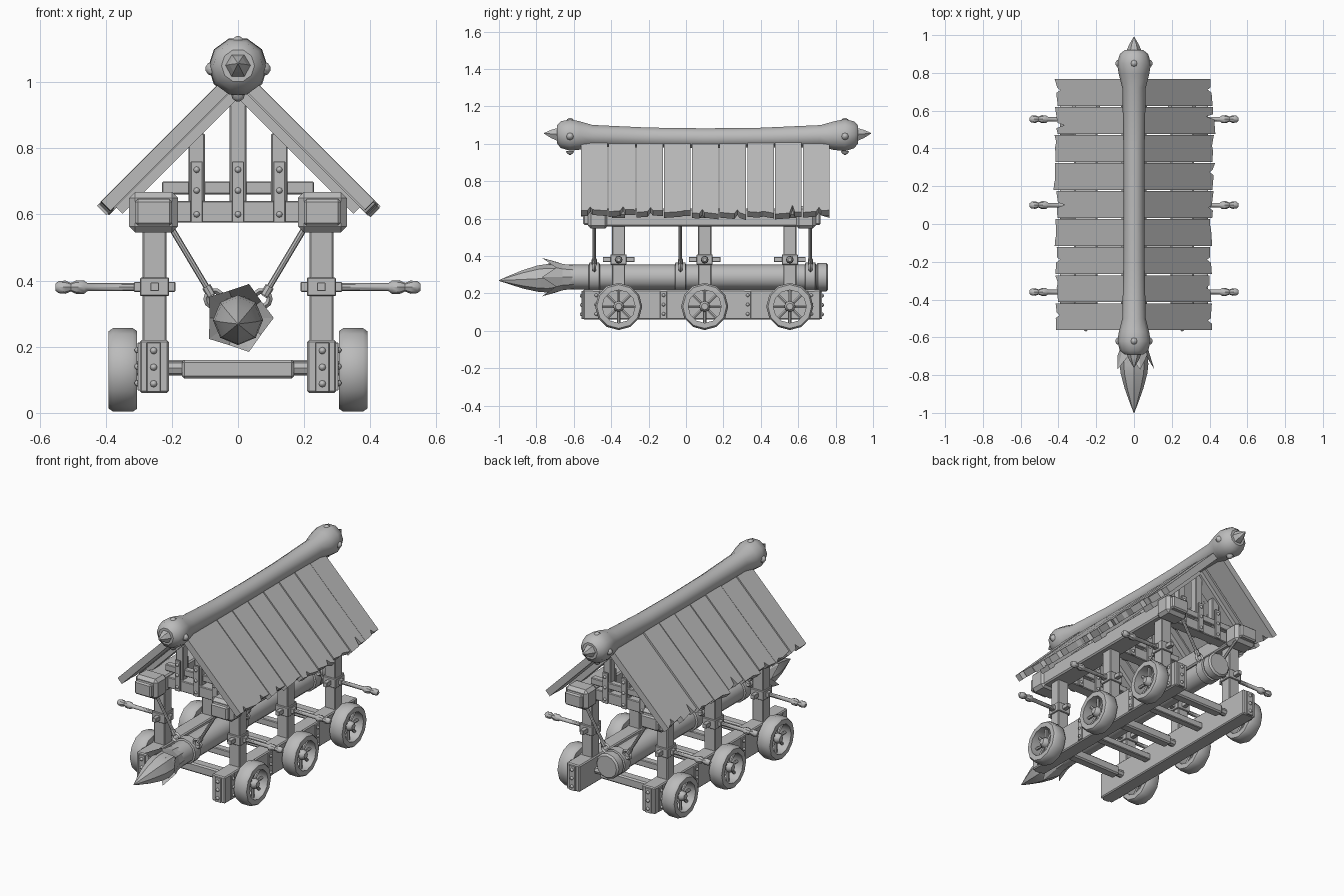
import bpy, bmesh, math, random
from mathutils import Vector

random.seed(4)
if "Cube" in bpy.data.objects:
    bpy.data.objects.remove(bpy.data.objects["Cube"], do_unlink=True)

GREY = (0.5, 0.5, 0.5, 1)
mat = bpy.data.materials.new("plain grey")
mat.use_nodes = True
mat.diffuse_color = GREY
mat.node_tree.nodes["Principled BSDF"].inputs["Base Color"].default_value = GREY
SIDES = ((1, "left"), (-1, "right"))
FRAMES = (("front", -0.36), ("middle", 0.10), ("rear", 0.555))


def finish(name, bm, smooth=False, bevel=0):
    bmesh.ops.recalc_face_normals(bm, faces=bm.faces)
    mesh = bpy.data.meshes.new(name)
    bm.to_mesh(mesh)
    bm.free()
    mesh.materials.append(mat)
    ob = bpy.data.objects.new(name, mesh)
    bpy.context.collection.objects.link(ob)
    if bevel:
        mod = ob.modifiers.new("chamfer", "BEVEL")
        mod.width = bevel
        mod.segments = 1
    if smooth:
        bpy.ops.object.select_all(action="DESELECT")
        ob.select_set(True)
        bpy.context.view_layer.objects.active = ob
        bpy.ops.object.shade_smooth_by_angle(angle=math.radians(40))
    return ob


def box(name, centre, size, bevel=0.004):
    bm = bmesh.new()
    bmesh.ops.create_cube(bm, size=1)
    for v in bm.verts:
        v.co = Vector([c + a * s for c, a, s in zip(centre, v.co, size)])
    return finish(name, bm, bevel=bevel)


def lathe(name, origin, direction, profile, sides=12, closed=False, smooth=True):
    """Turn (distance, radius) pairs around an axis; closed makes a ring."""
    bm = bmesh.new()
    rings = []
    for t, r in profile:
        angles = [2 * math.pi * k / sides for k in range(sides)]
        rings.append([bm.verts.new((r * math.cos(a), r * math.sin(a), t)) for a in angles])
    pairs = list(zip(rings, rings[1:])) + ([(rings[-1], rings[0])] if closed else [])
    for a, b in pairs:
        for k in range(sides):
            n = (k + 1) % sides
            bm.faces.new((a[k], a[n], b[n], b[k]))
    if not closed:
        bm.faces.new(rings[0])
        bm.faces.new(rings[-1])
    ob = finish(name, bm, smooth)
    ob.location = origin
    ob.rotation_mode = "QUATERNION"
    ob.rotation_quaternion = Vector((0, 0, 1)).rotation_difference(Vector(direction))
    return ob


def rod(name, p, q, r, sides=8):
    d = Vector(q) - Vector(p)
    return lathe(name, p, d, [(0, r), (d.length, r)], sides)


def stud(name, p, direction, r=0.009):
    return lathe(name, p, direction, [(0, r), (r * 0.6, r * 0.8), (r, r * 0.2)], 8)


def slab(name, sx, outline, depth, thick):
    """Extrude a (down-slope, y) outline through the roof thickness."""
    bm = bmesh.new()
    h = math.sqrt(0.5)
    layers = []
    for d in (depth, depth + thick):
        layers.append([bm.verts.new((sx * (0.03 + (s - d) * h), y, 1.025 - (s + d) * h))
                       for s, y in outline])
    top, low = layers
    bm.faces.new(top)
    bm.faces.new(low)
    for k in range(len(top)):
        n = (k + 1) % len(top)
        bm.faces.new((top[k], top[n], low[n], low[k]))
    return finish(name, bm)


# Ridge pole: flared ends and a gentle sag
pole = lathe("ridge_pole", (0, 0, 1.03), (0, 1, 0),
             [(-0.69, 0.05), (-0.67, 0.075), (-0.62, 0.088), (-0.57, 0.08), (-0.5, 0.062),
              (-0.2, 0.056), (0.1, 0.055), (0.4, 0.056), (0.72, 0.062), (0.79, 0.08),
              (0.85, 0.09), (0.9, 0.075), (0.92, 0.05)], 10)
for v in pole.data.vertices:
    v.co.y -= 0.03 * (v.co.z - 0.12) ** 2
for end, y, d, length in (("front", -0.62, -1, 0.14), ("rear", 0.85, 1, 0.14)):
    z = 1.045
    lathe(end + "_ridge_spike", (0, y, z), (0, d, 0.08),
          [(0.05, 0.045), (0.075, 0.036), (0.1, 0.026), (length, 0.002)], 6, smooth=False)
    for k in range(8):
        a = math.pi * k / 4
        if k % 2 == 0:
            n = Vector((math.cos(a), 0, math.sin(a)))
            stud(end + "_ridge_stud", Vector((0, y, z - 0.005)) + n * 0.078, n, 0.021)

# Roof boards with uneven, split lower ends
COUNT = 9
step = 1.335 / COUNT
for sx, side in SIDES:
    for i in range(COUNT):
        a = -0.565 + i * step + 0.003
        b = a + step - 0.006
        s = random.uniform(0.535, 0.56)
        m = a + step * random.uniform(0.3, 0.7)
        cut = random.choice((0.005, 0.03, 0.06))
        tilt = random.uniform(-0.012, 0.012)
        outline = [(0.02, a), (s + tilt, a), (s, m - 0.016), (s - cut, m),
                   (s - 0.008, m + 0.012), (s - tilt, b), (0.02, b)]
        slab(side + "_roof_board", sx, outline, random.uniform(0, 0.008), 0.04)

# Three frames: posts, trusses, rafters, axles, wheels and handles
for where, y in FRAMES:
    box(where + "_tie_beam", (0, y, 0.608), (0.44, 0.07, 0.066))
    box(where + "_collar_beam", (0, y + 0.01, 0.68), (0.46, 0.04, 0.04))
    box(where + "_king_post", (0, y, 0.78), (0.05, 0.045, 0.40))
    for x in (-0.125, 0, 0.125):
        if x:
            box(where + "_queen_post", (x, y, 0.72), (0.05, 0.045, 0.25))
        for d in (-1, 1):
            box(where + "_truss_strap", (x, y + d * 0.037, 0.668), (0.036, 0.012, 0.185), 0.002)
            for z in (0.6, 0.672, 0.735):
                stud(where + "_strap_stud", (x, y + d * 0.042, z), (0, d, 0), 0.01)
    rod(where + "_axle", (-0.37, y, 0.135), (0.37, y, 0.135), 0.022)
    box(where + "_axle_sleeve", (0, y, 0.132), (0.34, 0.06, 0.056), 0.008)
    for sx, side in SIDES:
        tag = where + "_" + side
        slab(tag + "_rafter", sx, [(0.02, y - 0.035), (0.525, y - 0.035),
                                   (0.525, y + 0.035), (0.02, y + 0.035)], 0.04, 0.033)
        box(tag + "_post", (sx * 0.252, y, 0.33), (0.072, 0.07, 0.52))
        # Peg clamp and carrying handle
        box(tag + "_clamp", (sx * 0.252, y, 0.381), (0.088, 0.086, 0.056), 0.003)
        box(tag + "_cross_peg", (sx * 0.252, y, 0.381), (0.026, 0.17, 0.026), 0.002)
        box(tag + "_peg", (sx * 0.252, y, 0.381), (0.125, 0.03, 0.03), 0.002)
        lathe(tag + "_handle", (0, y, 0.38), (sx, 0, 0),
              [(0.3, 0.012), (0.455, 0.012), (0.465, 0.02), (0.488, 0.021), (0.505, 0.013),
               (0.522, 0.02), (0.543, 0.018), (0.552, 0.01)], 8)
        # Spoked wheel
        hub = Vector((sx * 0.306, y, 0.13))
        lathe(tag + "_wheel_rim", hub, (sx, 0, 0),
              [(0, 0.088), (0, 0.118), (0.012, 0.126), (0.072, 0.126), (0.085, 0.117),
               (0.085, 0.088)], 12, closed=True)
        lathe(tag + "_wheel_hub", hub, (sx, 0, 0), [(0, 0.03), (0.065, 0.03), (0.08, 0.018)], 8)
        mid = hub + Vector((sx * 0.045, 0, 0))
        for k in range(8):
            a = math.pi * k / 4
            rod(tag + "_wheel_spoke", mid, mid + 0.095 * Vector((0, math.cos(a), math.sin(a))),
                0.009, 6)

# Long side beams, with strapped sides and ends
for sx, side in SIDES:
    box(side + "_chassis_beam", (sx * 0.253, 0.085, 0.14), (0.088, 1.27, 0.16), 0.006)
    for end, y, d in (("front", -0.55, -1), ("rear", 0.72, 1)):
        box(end + "_" + side + "_end_strap", (sx * 0.255, y, 0.138), (0.042, 0.016, 0.15), 0.002)
        for z in (0.088, 0.138, 0.188):
            stud(side + "_end_stud", (sx * 0.255, y + d * 0.007, z), (0, d, 0), 0.011)
    for y in (-0.48, -0.12, 0.33, 0.67):
        box(side + "_side_strap", (sx * 0.298, y, 0.14), (0.012, 0.036, 0.145), 0.002)
        for z in (0.09, 0.14, 0.19):
            stud(side + "_side_stud", (sx * 0.303, y, z), (sx, 0, 0), 0.01)
    box(side + "_top_plate", (sx * 0.255, 0.085, 0.606), (0.112, 1.27, 0.08), 0.008)
    box(side + "_top_plate_body", (sx * 0.255, 0.085, 0.606), (0.125, 1.15, 0.095), 0.008)
    for y in (-0.47, 0.64):
        box(side + "_plate_block", (sx * 0.255, y, 0.607), (0.148, 0.11, 0.122), 0.018)
for y in (-0.13, 0.33):
    box("cross_bar", (0, y, 0.14), (0.44, 0.045, 0.04))

# Hanging ram
RAM = 0.287
lathe("ram_log", (0, 0, RAM), (0, 1, 0),
      [(-0.74, 0.066), (-0.4, 0.068), (0.1, 0.066), (0.72, 0.068)], 12)
lathe("ram_end_cap", (0, 0.7, RAM), (0, 1, 0),
      [(0, 0.07), (0.005, 0.076), (0.05, 0.076), (0.06, 0.066)], 12)
lathe("ram_point", (0, -0.6, RAM), (0, -1, -0.045),
      [(0, 0.06), (0.14, 0.076), (0.19, 0.071), (0.27, 0.05), (0.34, 0.025), (0.4, 0.002)], 8)
jag = lathe("ram_split_collar", (0, -0.6, RAM), (0, -1, 0),
            [(0, 0.066), (0.06, 0.074), (0.17, 0.108), (0.08, 0.066)], 10, closed=True,
            smooth=False)
for k in range(1, 10, 2):
    tooth = jag.data.vertices[20 + k].co
    tooth.z -= 0.075
    tooth.x *= 0.8
    tooth.y *= 0.8

# Ram bands, eyelets and ropes
for y in (-0.49, -0.03, 0.665):
    lathe("ram_band", (0, y - 0.03, RAM), (0, 1, 0),
          [(0, 0.068), (0.004, 0.077), (0.056, 0.077), (0.06, 0.068)], 12)
    for sx, side in SIDES:
        ring = [(0.01 * math.sin(a), 0.024 + 0.009 * math.cos(a))
                for a in (0, math.pi / 2, math.pi, 1.5 * math.pi)]
        lathe(side + "_ram_eyelet", (sx * 0.072, y, 0.345), (0, 1, 0), ring, 10, closed=True)
        rod(side + "_rope", (sx * 0.078, y, 0.352), (sx * 0.205, y, 0.565), 0.009)
        rod(side + "_rope_knot", (sx * 0.08, y, 0.355), (sx * 0.096, y, 0.382), 0.014)
